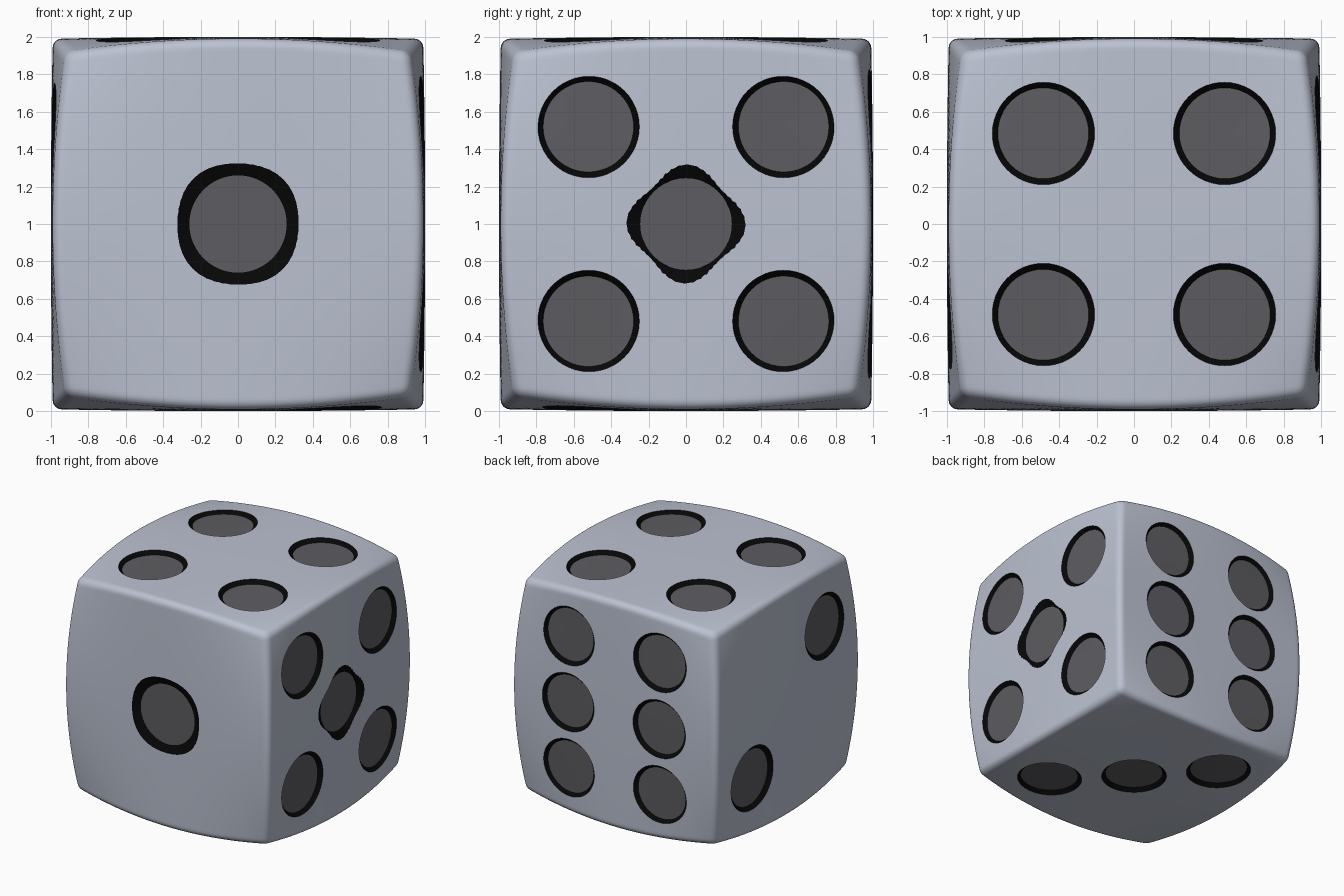
import bpy, bmesh, math
from mathutils import Vector

if "Cube" in bpy.data.objects:
    bpy.data.objects.remove(bpy.data.objects["Cube"])

R = 0.05       # edge rounding
DEPTH = 0.03   # pip recess


def material(name, col):
    m = bpy.data.materials.new(name)
    m.diffuse_color = (*col, 1)
    m.use_nodes = True
    m.node_tree.nodes["Principled BSDF"].inputs["Base Color"].default_value = m.diffuse_color
    return m


MATS = [material("pale blue grey", (0.50, 0.54, 0.64)),
        material("black rim", (0.002, 0.002, 0.002)),
        material("dark grey pip", (0.11, 0.108, 0.12))]


def bulge(u, v):
    """Height of a bulged face above the die centre."""
    return 1 - 0.01 * (u * u + v * v) - 0.065 * u * u * v * v


def make_object(name, bm):
    me = bpy.data.meshes.new(name)
    bm.to_mesh(me)
    bm.free()
    for m in MATS:
        me.materials.append(m)
    ob = bpy.data.objects.new(name, me)
    bpy.context.collection.objects.link(ob)
    return ob


# Body: gridded cube, edges rounded, then bulged
bm = bmesh.new()
bmesh.ops.create_cube(bm, size=2)
bmesh.ops.subdivide_edges(bm, edges=bm.edges[:], cuts=59, use_grid_fill=True)
for vert in bm.verts:
    p = Vector([math.sin(c * math.pi / 2) for c in vert.co])
    core = Vector([max(-1 + R, min(1 - R, c)) for c in p])
    p = core + (p - core).normalized() * R
    x, y, z = p
    vert.co = (x * bulge(y, z), y * bulge(x, z), z * bulge(x, y) + 1)
bmesh.ops.recalc_face_normals(bm, faces=bm.faces[:])
body = make_object("die_body", bm)

# Pip cutters: tapered plugs that follow the bulged face
cut = bmesh.new()
N = 48


def pip(face, cu, cv, r_out, r_in, wobble=0.0):
    n, ud, vd = (Vector(a) for a in face)

    def pt(u, v, off):
        return cut.verts.new(n * (bulge(u, v) + off) + ud * u + vd * v + Vector((0, 0, 1)))

    low, high = [], []
    for i in range(N):
        a = math.tau * i / N
        ro = r_out + wobble * math.cos(4 * a)
        rt = ro + (ro - r_in)      # the taper continues above the surface
        c, s = math.cos(a), math.sin(a)
        low.append(pt(cu + r_in * c, cv + r_in * s, -DEPTH))
        high.append(pt(cu + rt * c, cv + rt * s, DEPTH))
    bot, top = pt(cu, cv, -DEPTH), pt(cu, cv, DEPTH)
    for i in range(N):
        j = (i + 1) % N
        cut.faces.new((low[i], low[j], high[j], high[i])).material_index = 1
        cut.faces.new((bot, low[j], low[i])).material_index = 2
        cut.faces.new((top, high[i], high[j])).material_index = 2


X, Y, Z = (1, 0, 0), (0, 1, 0), (0, 0, 1)
FRONT, BACK = ((0, -1, 0), X, Z), (Y, X, Z)
RIGHT, LEFT = (X, Y, Z), ((-1, 0, 0), Y, Z)
TOP, BOTTOM = (Z, X, Y), ((0, 0, -1), X, Y)

pip(FRONT, 0, 0, 0.332, 0.26, -0.008)                 # one
for s in (-1, 1):                                     # two
    pip(LEFT, -0.5 * s, 0.475 * s, 0.28, 0.245)
for s in (-1, 0, 1):                                  # three
    pip(BOTTOM, -0.5 * s, 0.5 * s, 0.27, 0.238)
pip(RIGHT, 0, 0, 0.29, 0.245, 0.028)                  # five, centre
for a in (-1, 1):
    for b in (-1, 1):
        pip(TOP, 0.485 * a, 0.485 * b, 0.275, 0.243)  # four
        pip(RIGHT, 0.522 * a, 0.52 * b, 0.273, 0.242) # five, corners
    for b in (-1, 0, 1):                              # six
        pip(BACK, 0.44 * a, 0.576 * b, 0.252, 0.225)
bmesh.ops.recalc_face_normals(cut, faces=cut.faces[:])
cutter = make_object("pip_cutter", cut)
cutter.hide_render = True

# Cut the pips and bake the result
mod = body.modifiers.new("pips", 'BOOLEAN')
mod.operation = 'DIFFERENCE'
mod.solver = 'EXACT'
mod.object = cutter
dg = bpy.context.evaluated_depsgraph_get()
baked = bpy.data.meshes.new_from_object(body.evaluated_get(dg))
body.modifiers.clear()
body.data = baked
bpy.data.objects.remove(cutter)

bpy.ops.object.select_all(action='DESELECT')
body.select_set(True)
bpy.context.view_layer.objects.active = body
bpy.ops.object.shade_smooth_by_angle(angle=math.radians(20))
